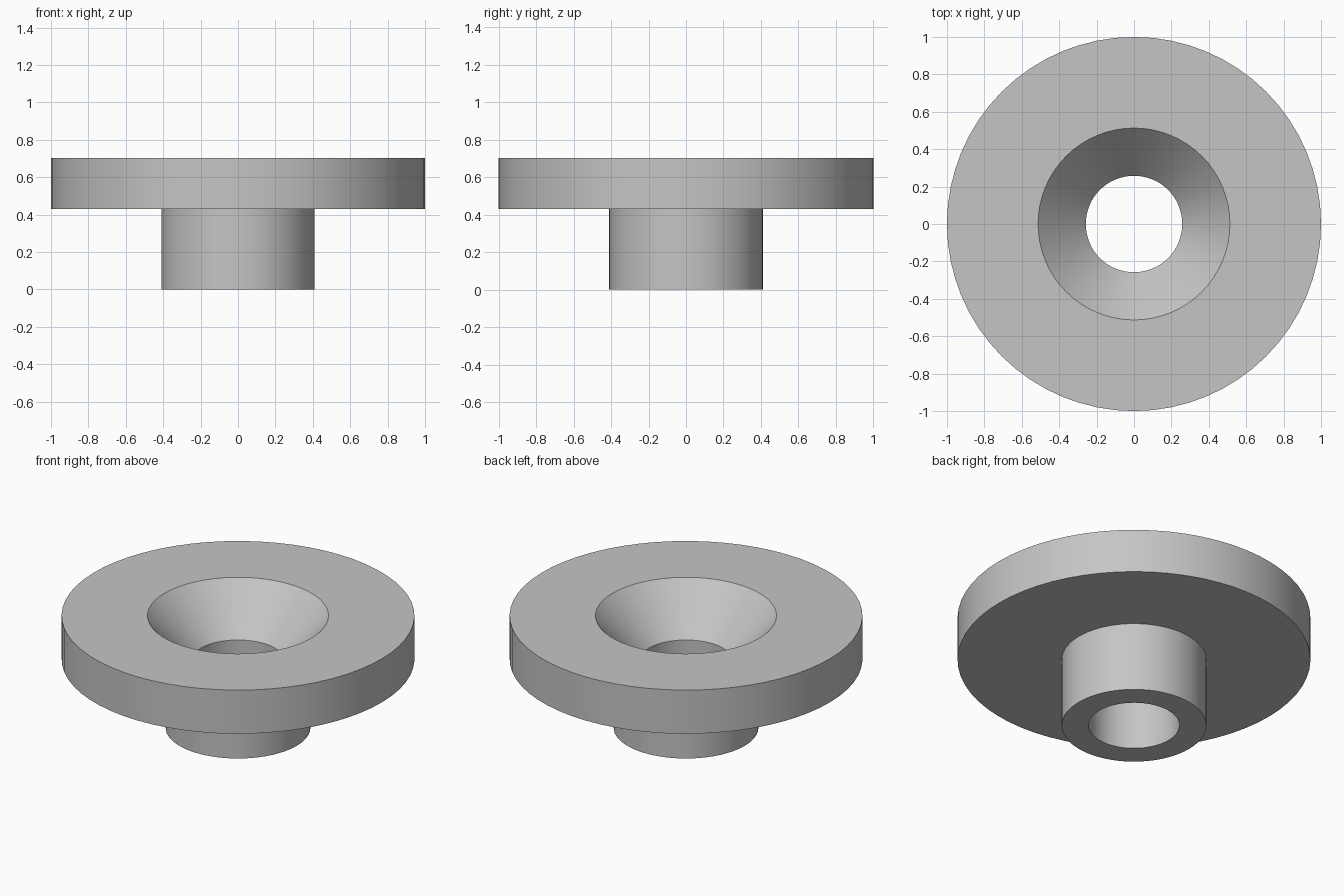
import bpy
import bmesh
import math

SEGMENTS = 64

cube = bpy.data.objects.get("Cube")
if cube:
    bpy.data.objects.remove(cube, do_unlink=True)

# Single grey finish
grey = bpy.data.materials.new("plain_grey")
grey.use_nodes = True
colour = (0.56, 0.56, 0.56, 1)
grey.diffuse_color = colour
grey.node_tree.nodes["Principled BSDF"].inputs["Base Color"].default_value = colour


def lathe(name, profile):
    """Revolve a closed (radius, height) profile around z."""
    bm = bmesh.new()
    rings = []
    for r, z in profile:
        angles = [math.tau * i / SEGMENTS for i in range(SEGMENTS)]
        rings.append([bm.verts.new((r * math.cos(a), r * math.sin(a), z)) for a in angles])
    for k, lower in enumerate(rings):
        upper = rings[(k + 1) % len(rings)]
        for i in range(SEGMENTS):
            j = (i + 1) % SEGMENTS
            bm.faces.new((lower[i], lower[j], upper[j], upper[i]))
    bmesh.ops.recalc_face_normals(bm, faces=bm.faces)
    mesh = bpy.data.meshes.new(name)
    bm.to_mesh(mesh)
    bm.free()
    mesh.materials.append(grey)
    obj = bpy.data.objects.new(name, mesh)
    bpy.context.collection.objects.link(obj)
    bpy.ops.object.select_all(action='DESELECT')
    obj.select_set(True)
    bpy.context.view_layer.objects.active = obj
    bpy.ops.object.shade_smooth_by_angle(angle=math.radians(30))
    return obj


# Flanged bushing: hub, wide flange, countersink and straight bore
bore, hub, sink, rim = 0.258, 0.41, 0.513, 1.0
flange_bottom, top = 0.43, 0.703
lathe("flanged_bushing", [
    (bore, 0),
    (hub, 0),
    (hub, flange_bottom),
    (rim, flange_bottom),
    (rim, top),
    (sink, top),
    (bore, flange_bottom),
])
